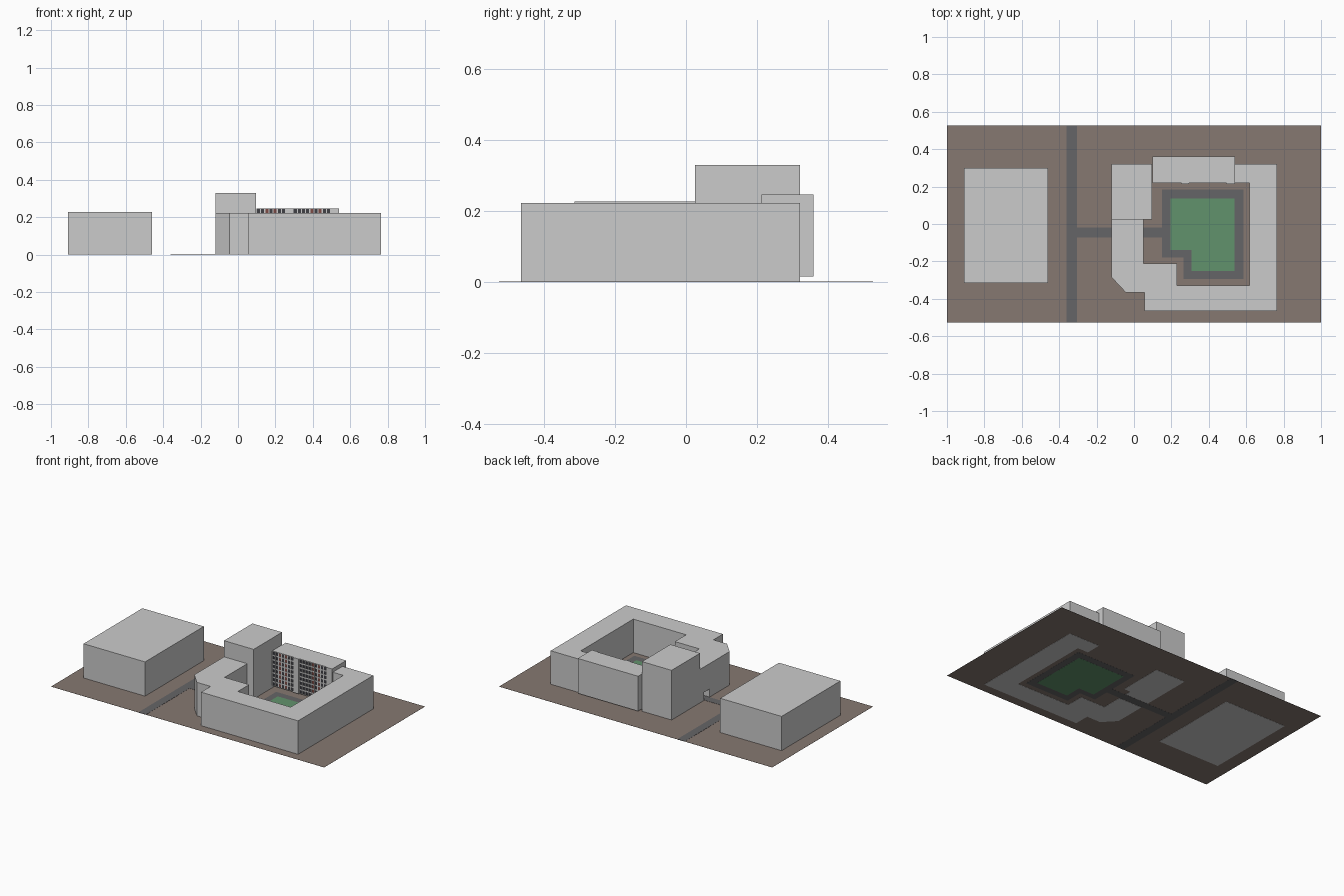
import bpy, bmesh

if "Cube" in bpy.data.objects:
    bpy.data.objects.remove(bpy.data.objects["Cube"])


def material(name, rgb):
    m = bpy.data.materials.new(name)
    m.diffuse_color = (*rgb, 1)
    m.use_nodes = True
    m.node_tree.nodes["Principled BSDF"].inputs["Base Color"].default_value = m.diffuse_color
    return m


EARTH = material("earth", (0.24, 0.19, 0.165))
ASPHALT = material("asphalt", (0.13, 0.13, 0.135))
GRASS = material("grass", (0.12, 0.29, 0.15))
BRICK = material("brick", (0.2, 0.07, 0.06))
GLASS = material("glass", (0.05, 0.05, 0.06))


def finish(name, bm, mat=None):
    bmesh.ops.recalc_face_normals(bm, faces=bm.faces)
    me = bpy.data.meshes.new(name)
    bm.to_mesh(me)
    bm.free()
    ob = bpy.data.objects.new(name, me)
    bpy.context.collection.objects.link(ob)
    if mat:
        me.materials.append(mat)
    return ob


def add_prism(bm, pts, z0, z1):
    face = bm.faces.new([bm.verts.new((x, y, z0)) for x, y in pts])
    ext = bmesh.ops.extrude_face_region(bm, geom=[face], use_keep_orig=True)
    for v in ext["geom"]:
        if isinstance(v, bmesh.types.BMVert):
            v.co.z = z1


def rect(x0, x1, y0, y1):
    return [(x0, y0), (x1, y0), (x1, y1), (x0, y1)]


def prism(name, pts, z0, z1, mat=None):
    bm = bmesh.new()
    add_prism(bm, pts, z0, z1)
    return finish(name, bm, mat)


def boxes(name, items, mat=None):
    bm = bmesh.new()
    for x0, x1, y0, y1, z0, z1 in items:
        add_prism(bm, rect(x0, x1, y0, y1), z0, z1)
    return finish(name, bm, mat)


# Site: thin nested layers so each shows from above and below
prism("ground", rect(-1, 1, -0.527, 0.527), 0.001, 0.0015, EARTH)
prism("street", rect(-0.36, -0.305, -0.527, 0.527), 0.0005, 0.0025, ASPHALT)
prism("entry_path", rect(-0.305, 0.15, -0.072, -0.02), 0.0005, 0.0025, ASPHALT)
prism("courtyard_path", [(0.15, 0.185), (0.585, 0.185), (0.585, -0.295), (0.265, -0.295),
                         (0.265, -0.18), (0.15, -0.18)], 0.0005, 0.0025, ASPHALT)
prism("lawn", [(0.195, 0.137), (0.538, 0.137), (0.538, -0.25), (0.307, -0.25),
               (0.307, -0.14), (0.195, -0.14)], 0, 0.003, GRASS)

# Neighbouring block and corner tower
prism("west_block", rect(-0.91, -0.46, -0.315, 0.30), 0, 0.228)
prism("corner_tower", rect(-0.12, 0.097, 0.025, 0.322), 0, 0.33)

# Perimeter building wrapping the courtyard
perimeter = prism("perimeter_building", [
    (-0.12, 0.025), (-0.12, -0.285), (-0.045, -0.365), (0.055, -0.365), (0.055, -0.465),
    (0.765, -0.465), (0.765, 0.322), (0.54, 0.322), (0.54, 0.22), (0.617, 0.22),
    (0.617, -0.33), (0.23, -0.33), (0.23, -0.212), (0.05, -0.212), (0.05, 0.025)], 0, 0.223)

# Passage cut through the west wing
cutter = prism("passage_cutter", rect(-0.2, 0.1, -0.075, -0.017), -0.02, 0.055)
cutter.hide_render = True
mod = perimeter.modifiers.new("passage", "BOOLEAN")
mod.operation = "DIFFERENCE"
mod.solver = "EXACT"
mod.object = cutter
bpy.context.view_layer.objects.active = perimeter
bpy.ops.object.modifier_apply(modifier=mod.name)
bpy.data.objects.remove(cutter)

# North apartment building with blank bays, raised slightly off the ground
Z0, Z1 = 0.016, 0.247
prism("apartment_block", rect(0.098, 0.54, 0.224, 0.36), Z0, Z1)
boxes("blank_bays", [(x0, x1, 0.213, 0.2245, Z0, Z1) for x0, x1 in ((0.255, 0.295), (0.495, 0.54))])

# Facade lattice: mullions, floor bands and recessed panes
FLOORS = 8
pitch = (Z1 - Z0) / FLOORS
frame, panes, bricks = [], [], []
for left, right, cols, red in ((0.098, 0.255, 7, (2, 4)), (0.295, 0.495, 9, (4, 6))):
    w = (right - left) / cols
    for i in range(cols + 1):
        x = left + i * w
        frame.append((max(x - 0.003, left), min(x + 0.003, right), 0.218, 0.2245, Z0, Z1))
    for f in range(FLOORS + 1):
        z = Z0 + f * pitch
        frame.append((left, right, 0.2185, 0.2245, max(z - 0.004, Z0), min(z + 0.004, Z1)))
    for i in range(cols):
        for f in range(FLOORS):
            x, z = left + i * w, Z0 + f * pitch
            pane = (x + 0.003, x + w - 0.003, 0.221, 0.2245, z + 0.004, z + pitch - 0.004)
            (bricks if i in red else panes).append(pane)
boxes("facade_frame", frame)
boxes("window_panes", panes, GLASS)
boxes("brick_panels", bricks, BRICK)
